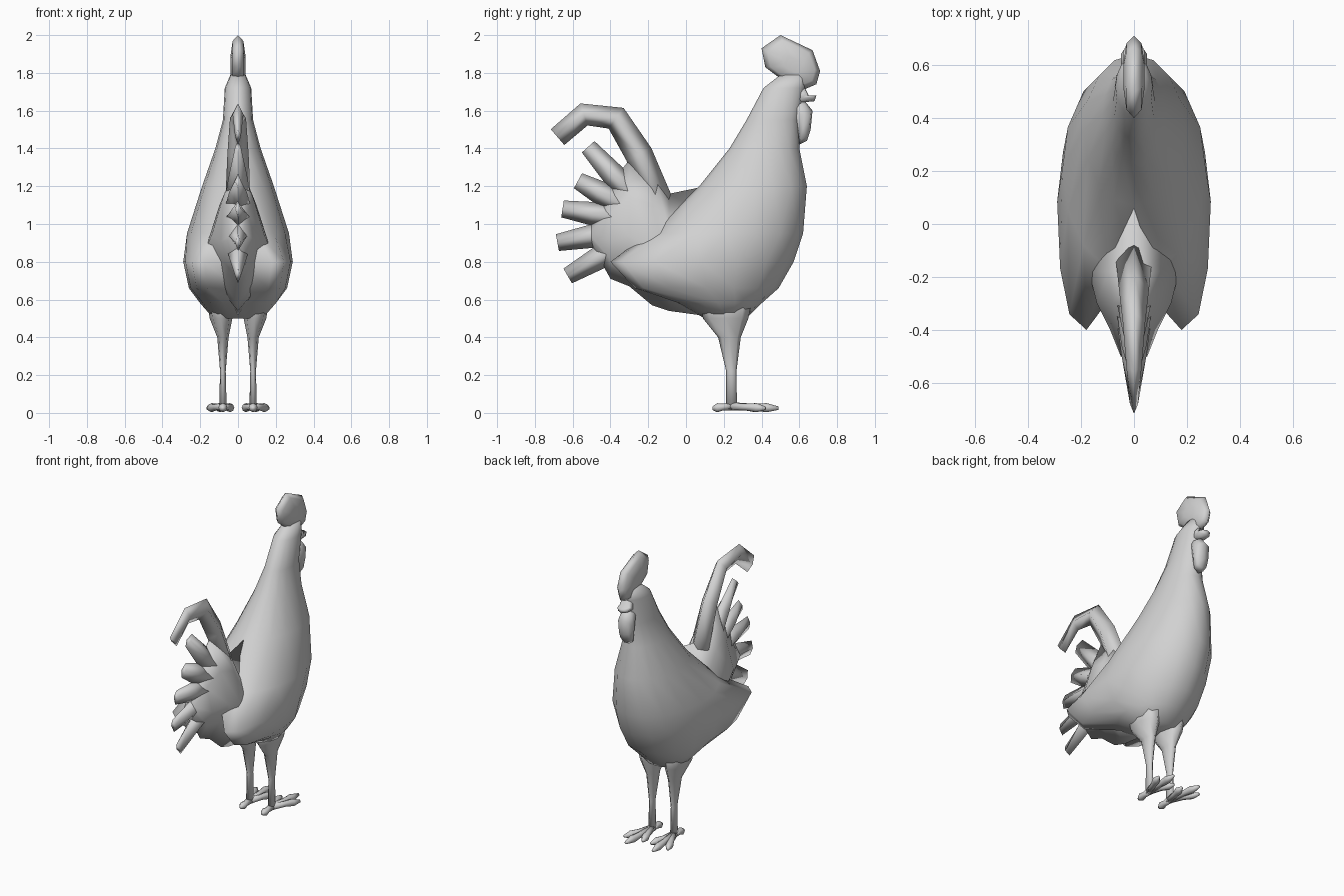
import bpy, bmesh
from math import sin, cos, pi, radians
from mathutils import Vector

cube = bpy.data.objects.get("Cube")
if cube:
    bpy.data.objects.remove(cube)

grey = bpy.data.materials.new("light_grey")
grey.use_nodes = True
grey.diffuse_color = (0.64, 0.64, 0.64, 1)
shader = grey.node_tree.nodes["Principled BSDF"]
shader.inputs["Base Color"].default_value = grey.diffuse_color


def loft(name, rings):
    """Skin a list of equal-length point rings, cap both ends and shade smooth."""
    bm = bmesh.new()
    rows = [[bm.verts.new(point) for point in ring] for ring in rings]
    for row, following in zip(rows, rows[1:]):
        for i in range(len(row)):
            bm.faces.new((row[i - 1], row[i], following[i], following[i - 1]))
    bm.faces.new(rows[0])
    bm.faces.new(rows[-1])
    bmesh.ops.recalc_face_normals(bm, faces=bm.faces)
    for face in bm.faces:
        face.smooth = True
    mesh = bpy.data.meshes.new(name)
    bm.to_mesh(mesh)
    bm.free()
    mesh.materials.append(grey)
    bpy.context.collection.objects.link(bpy.data.objects.new(name, mesh))


def oval(center, across, along):
    """Eight points round a center, spanned by two radius vectors."""
    angles = [pi * i / 4 for i in range(8)]
    return [center + across * cos(a) + along * sin(a) for a in angles]


def feather(name, path, root_height, tip_height, root_width, tip_width):
    """Tapering diamond-section blade along a path of (y, z) points."""
    points = [Vector((0, y, z)) for y, z in path]
    last = len(points) - 1
    rings = []
    for i, point in enumerate(points):
        t = i / last
        tangent = points[min(i + 1, last)] - points[max(i - 1, 0)]
        up = tangent.normalized().cross(Vector((1, 0, 0)))
        up *= root_height + (tip_height - root_height) * t
        side = Vector((root_width + (tip_width - root_width) * t, 0, 0))
        rings.append([point + up, point + side, point - up, point - side])
    loft(name, rings)


def pillow(name, outline, width):
    """Side outline with a thin rim, swollen in the middle."""
    points = [Vector((0, y, z)) for y, z in outline]
    middle = sum(points, Vector()) / len(points)
    rings = []
    for i in range(-2, 3):
        bulge = Vector((width * sin(pi * i / 4), 0, 0))
        scale = cos(pi * i / 5)
        rings.append([middle + (point - middle) * scale + bulge for point in points])
    loft(name, rings)


def body_ring(z, rear, front, half_width):
    """Horizontal oval; at wing height its rear splits into two blunt wing tips."""
    winged = 0.6 < z < 0.9
    half = []
    for i in range(9):
        angle = pi * i / 8
        depth, width = (1 - cos(angle)) / 2, abs(sin(angle))
        if winged and i > 4:
            width **= 0.5
            depth = 0.75 if i == 8 else min(1, depth * 1.1)
        if i == 8:
            width = 0
        half.append((half_width * width, front + (rear - front) * depth, z))
    return half + [(-x, y, z) for x, y, z in half[-2:0:-1]]


# Body, neck and folded wings: height, rear, front, half width
loft("body", [body_ring(*section) for section in (
    (0.5, 0.1, 0.32, 0.13), (0.58, -0.05, 0.4, 0.2), (0.66, -0.27, 0.49, 0.26),
    (0.8, -0.4, 0.57, 0.29), (0.95, -0.2, 0.62, 0.27), (1.2, 0.07, 0.64, 0.19),
    (1.4, 0.23, 0.6, 0.12), (1.55, 0.32, 0.6, 0.08), (1.72, 0.41, 0.63, 0.07),
    (1.79, 0.5, 0.64, 0.04))])

# Rump tapering into the tail, widest below the middle: y, bottom, top, half width
rump = []
for y, bottom, top, half_width in (
        (0.2, 0.5, 1.22, 0.15), (-0.09, 0.54, 1.16, 0.18), (-0.18, 0.57, 1.33, 0.17),
        (-0.3, 0.67, 1.34, 0.14), (-0.4, 0.71, 1.21, 0.09), (-0.5, 0.89, 1, 0.05)):
    half = []
    for t in (0, 0.2, 0.4, 0.7, 1):
        width = t / 0.4 if t < 0.4 else (1 - t) / 0.6
        half.append((half_width * width ** 0.8, y, bottom + (top - bottom) * t))
    rump.append(half + [(-x, y, z) for x, y, z in half[-2:0:-1]])
loft("rump", rump)

# Tail: one tall curved feather above a fan of short ones
feather("tall_tail_feather", [(-0.12, 1.05), (-0.25, 1.37), (-0.37, 1.56), (-0.54, 1.58),
                              (-0.68, 1.46)], 0.08, 0.055, 0.07, 0.015)
for i, reach in enumerate((0.55, 0.48, 0.51, 0.54, 0.55)):
    angle = radians(132 + 19.5 * i)
    path = [(r * cos(angle) - 0.15, r * sin(angle) + 1) for r in (0.1, 0.35, reach)]
    feather(f"fan_feather_{i}", path, 0.08, 0.045, 0.08, 0.015)

# Head details
pillow("comb", [(0.5, 1.77), (0.42, 1.83), (0.4, 1.93), (0.5, 2), (0.67, 1.92),
                (0.71, 1.81), (0.69, 1.74), (0.62, 1.71)], 0.04)
pillow("beak", [(0.58, 1.71), (0.63, 1.72), (0.65, 1.68), (0.69, 1.68),
                (0.68, 1.65), (0.58, 1.64)], 0.04)
pillow("wattle", [(0.56, 1.66), (0.63, 1.65), (0.67, 1.6), (0.66, 1.5), (0.64, 1.44),
                  (0.6, 1.42)], 0.05)

# Legs and feet: height, center x, center y, half width, half depth
LEG = ((0.65, 0.1, 0.21, 0.07, 0.15), (0.5, 0.09, 0.21, 0.06, 0.12),
       (0.4, 0.08, 0.23, 0.03, 0.06), (0.22, 0.08, 0.24, 0.015, 0.027),
       (0.02, 0.08, 0.24, 0.02, 0.03))
TOES = {"inner": (0.03, 0.41), "middle": (0.1, 0.49),
        "outer": (0.16, 0.42), "back": (0.08, 0.14)}
for side, sign in (("left", 1), ("right", -1)):
    loft(f"{side}_leg", [oval(Vector((sign * x, y, z)), Vector((width, 0, 0)),
                              Vector((0, depth, 0))) for z, x, y, width, depth in LEG])
    ankle = Vector((sign * 0.08, 0.24, 0.035))
    for toe, (x, y) in TOES.items():
        tip = Vector((sign * x, y, 0.025))
        across = (tip - ankle).cross(Vector((0, 0, 1))).normalized()
        rings = []
        for t, radius in ((0, 0.022), (0.45, 0.018), (0.75, 0.024), (1, 0.009)):
            rings.append(oval(ankle.lerp(tip, t), across * radius, Vector((0, 0, radius))))
        loft(f"{side}_{toe}_toe", rings)
